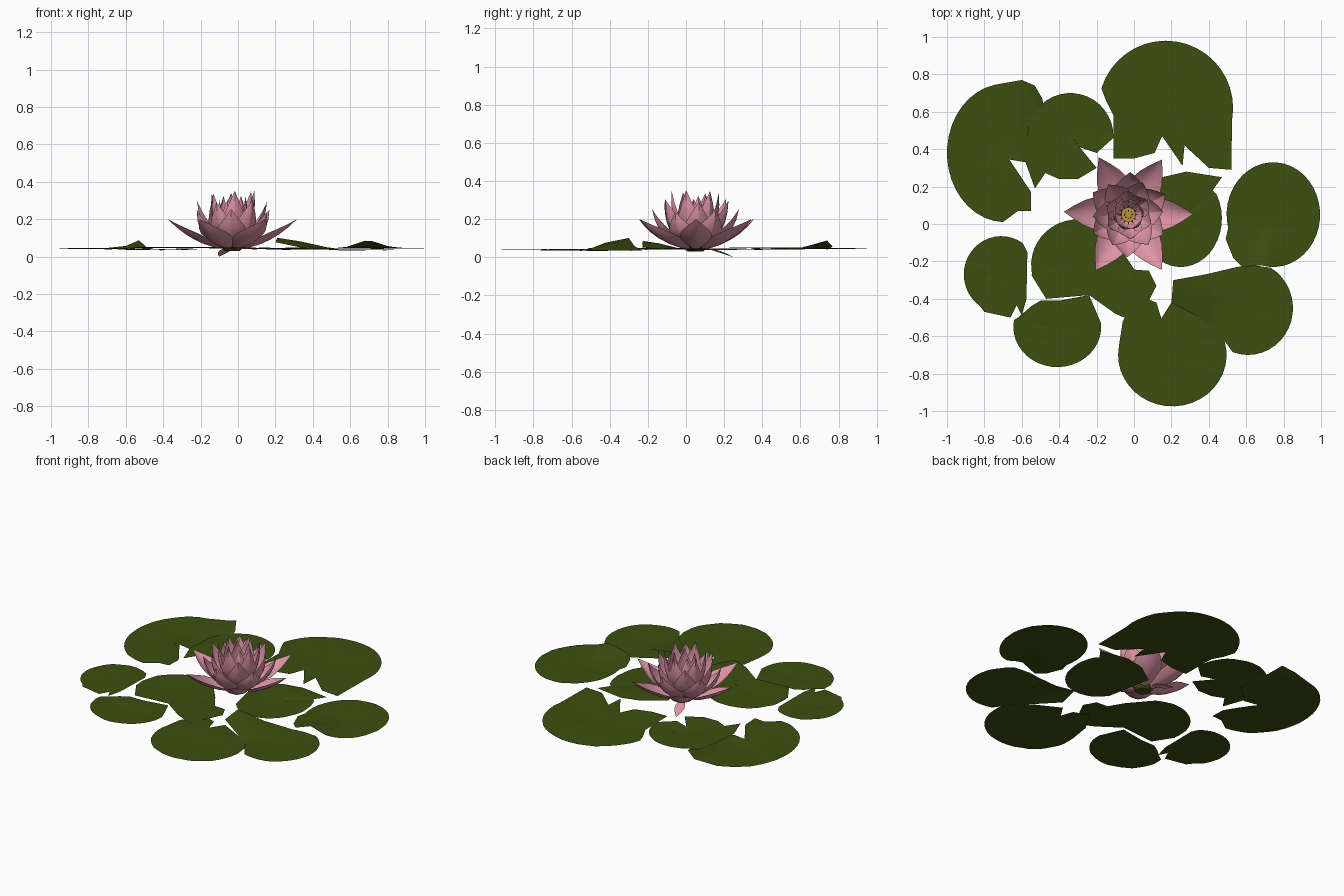
import bpy, bmesh, math, random
from mathutils import Vector

if "Cube" in bpy.data.objects:
    bpy.data.objects.remove(bpy.data.objects["Cube"])

random.seed(4)


def material(name, rgb):
    m = bpy.data.materials.new(name)
    m.diffuse_color = (*rgb, 1)
    m.use_nodes = True
    m.node_tree.nodes["Principled BSDF"].inputs["Base Color"].default_value = m.diffuse_color
    return m


GREEN = material("leaf green", (0.045, 0.078, 0.005))
PINK = material("petal pink", (0.74, 0.30, 0.39))
GOLD = material("stamen gold", (0.50, 0.30, 0.05))


def finish(bm, name, mat, smooth=None):
    me = bpy.data.meshes.new(name)
    bm.to_mesh(me)
    bm.free()
    me.materials.append(mat)
    ob = bpy.data.objects.new(name, me)
    bpy.context.collection.objects.link(ob)
    if smooth:
        bpy.context.view_layer.objects.active = ob
        ob.select_set(True)
        bpy.ops.object.shade_smooth_by_angle(angle=math.radians(smooth))
        ob.select_set(False)
    return ob


# Lily pads: an elliptical arc closed by a few torn-notch corners, with folded bumps
def pad(name, centre, radii, arc, notch, z=0.045, bumps=()):
    a0, a1 = map(math.radians, arc)
    n = max(8, int((arc[1] - arc[0]) / 9))
    rim = [(centre[0] + radii[0] * math.cos(a0 + (a1 - a0) * i / n),
            centre[1] + radii[1] * math.sin(a0 + (a1 - a0) * i / n)) for i in range(n + 1)]
    rim += notch

    def height(x, y):
        return z + sum(h * math.exp(-((x - bx) ** 2 + (y - by) ** 2) / s ** 2)
                       for bx, by, h, s in bumps)

    bm = bmesh.new()
    hub = bm.verts.new((*centre, height(*centre) - 0.004))
    rings = []
    for f in (0.35, 0.7, 1.0):
        ring = []
        for px, py in rim:
            x = centre[0] + (px - centre[0]) * f
            y = centre[1] + (py - centre[1]) * f
            ring.append(bm.verts.new((x, y, height(x, y) + random.uniform(-.002, .002))))
        rings.append(ring)
    for i in range(len(rim)):
        j = (i + 1) % len(rim)
        bm.faces.new((hub, rings[0][i], rings[0][j]))
        for a, b in zip(rings, rings[1:]):
            bm.faces.new((a[i], b[i], b[j], a[j]))
    finish(bm, name, GREEN, 30)


pad("back_pad", (.17, .62), (.36, .36), (-10, 163),
    [(-.15, .66), (-.11, .58), (-.11, .35), (0, .35), (.11, .38), (.15, .47),
     (.26, .31), (.27, .42), (.4, .3), (.52, .29)], .046)
pad("back_left_pad", (-.69, .38), (.31, .37), (100, 268),
    [(-.62, .07), (-.55, .07), (-.55, .17), (-.7, .35), (-.58, .33), (-.45, .45),
     (-.49, .67), (-.53, .74), (-.6, .77)], .043, [(-.55, .72, .055, .06)])
pad("back_middle_pad", (-.34, .47), (.23, .23), (0, 170),
    [(-.57, .45), (-.58, .33), (-.53, .19), (-.49, .28), (-.4, .24), (-.3, .24),
     (-.2, .3), (-.29, .41), (-.2, .38), (-.11, .46)], .05)
pad("right_pad", (.745, .05), (.25, .28), (-105, 195),
    [(.49, -.08), (.53, -.18), (.58, -.23)], .045, [(.7, -.2, .045, .09)])
pad("centre_right_pad", (.25, .03), (.22, .26), (-140, 30),
    [(.42, .18), (.47, .25), (.28, .28), (.15, .25), (.02, .16)], .04)
pad("centre_left_pad", (-.3, -.22), (.25, .245), (60, 195),
    [(-.55, -.27), (-.47, -.4), (-.24, -.38), (-.1, -.48), (.02, -.53), (.12, -.33),
     (.08, -.25), (0, -.29), (0, -.24), (-.06, -.15)], .048)
pad("left_pad", (-.71, -.27), (.2, .205), (55, 235),
    [(-.8, -.47), (-.66, -.5), (-.62, -.42), (-.6, -.49), (-.575, -.4), (-.57, -.15)], .044)
pad("front_left_pad", (-.41, -.55), (.235, .215), (170, 365),
    [(-.24, -.38), (-.4, -.41), (-.5, -.41), (-.55, -.44), (-.62, -.5)], .038)
pad("front_pad", (.205, -.7), (.29, .275), (170, 385),
    [(.35, -.5), (.2, -.42), (.13, -.53), (.12, -.42), (.02, -.38), (-.06, -.52)], .042)
pad("front_right_pad", (.61, -.45), (.24, .25), (250, 420),
    [(.63, -.22), (.55, -.23), (.38, -.27), (.21, -.3), (.2, -.42), (.35, -.5),
     (.45, -.58)], .036, [(.24, -.33, .07, .14)])

# Flower petals: cupped blades swept along a curve from the base to a pointed tip
FX, FY = -.03, .05
WIDTHS = (.35, .72, .96, 1.0, .8, .45, .0)


def petal(bm, angle, base, mid, tip, width, cup):
    out = Vector((math.cos(angle), math.sin(angle), 0))
    side = Vector((-out.y, out.x, 0))
    p0, p1, p2 = (Vector((FX, FY, 0)) + out * r + Vector((0, 0, z))
                  for r, z in (base, mid, tip))
    rows = []
    for k, w in enumerate(WIDTHS):
        t = k / (len(WIDTHS) - 1)
        p = p0 * (1 - t) ** 2 + p1 * 2 * t * (1 - t) + p2 * t * t
        tangent = ((p1 - p0) * (1 - t) + (p2 - p1) * t).normalized()
        inward = side.cross(tangent).normalized()
        if inward.dot(out) > 0:
            inward.negate()
        if w == 0:
            rows.append([bm.verts.new(p)] * 5)
        else:
            rows.append([bm.verts.new(p + side * (s * w * width / 2)
                                      + inward * (cup * w * width * s * s))
                         for s in (-1, -.5, 0, .5, 1)])
    for a, b in zip(rows, rows[1:]):
        for i in range(4):
            quad = list(dict.fromkeys((a[i], a[i + 1], b[i + 1], b[i])))
            bm.faces.new(quad)


# name, count, first angle, base, middle, tip as (radius, height), width, cup
WHORLS = [
    ("outer_petals", 6, 0, (.04, .04), (.21, .06), (.345, .2), .17, .22),
    ("second_petals", 6, 30, (.04, .05), (.20, .08), (.225, .25), .165, .25),
    ("third_petals", 6, 5, (.04, .06), (.17, .10), (.19, .30), .15, .25),
    ("fourth_petals", 6, 35, (.03, .07), (.14, .14), (.125, .345), .13, .25),
    ("inner_petals", 6, 10, (.03, .08), (.11, .16), (.07, .32), .10, .25),
]
for name, count, start, base, mid, tip, width, cup in WHORLS:
    bm = bmesh.new()
    for i in range(count):
        k = random.uniform(.95, 1.03) if name != "outer_petals" else 1
        petal(bm, math.radians(start + i * 360 / count + random.uniform(-3, 3)),
              base, mid, (tip[0] * k, tip[1] * k), width, cup)
    finish(bm, name, PINK, 25)

# Drooping petal under the flower
bm = bmesh.new()
petal(bm, math.radians(110), (.06, .05), (.14, .04), (.21, .0), .06, .1)
finish(bm, "drooping_petal", PINK)

# Green base under the flower
bm = bmesh.new()
bmesh.ops.create_cone(bm, cap_ends=True, segments=12, radius1=.04, radius2=.07, depth=.03)
bmesh.ops.translate(bm, verts=bm.verts, vec=(FX, FY, .045))
finish(bm, "flower_base", GREEN)

# Stamens: thin leaning spikes around a small seed head
bm = bmesh.new()
for count, r0, r1, top in ((12, .03, .055, .21), (8, .015, .025, .22)):
    for i in range(count):
        a = 2 * math.pi * i / count
        c, s = math.cos(a), math.sin(a)
        foot = [bm.verts.new((FX + c * r0 + .008 * math.cos(q), FY + s * r0 + .008 * math.sin(q), .09))
                for q in (0, 2.1, 4.2)]
        point = bm.verts.new((FX + c * r1, FY + s * r1, top + random.uniform(-.02, .02)))
        for j in range(3):
            bm.faces.new((foot[j], foot[(j + 1) % 3], point))
finish(bm, "stamens", GOLD)

bm = bmesh.new()
bmesh.ops.create_cone(bm, cap_ends=True, segments=10, radius1=.025, radius2=.04, depth=.08)
bmesh.ops.translate(bm, verts=bm.verts, vec=(FX, FY, .12))
finish(bm, "seed_head", GOLD)
